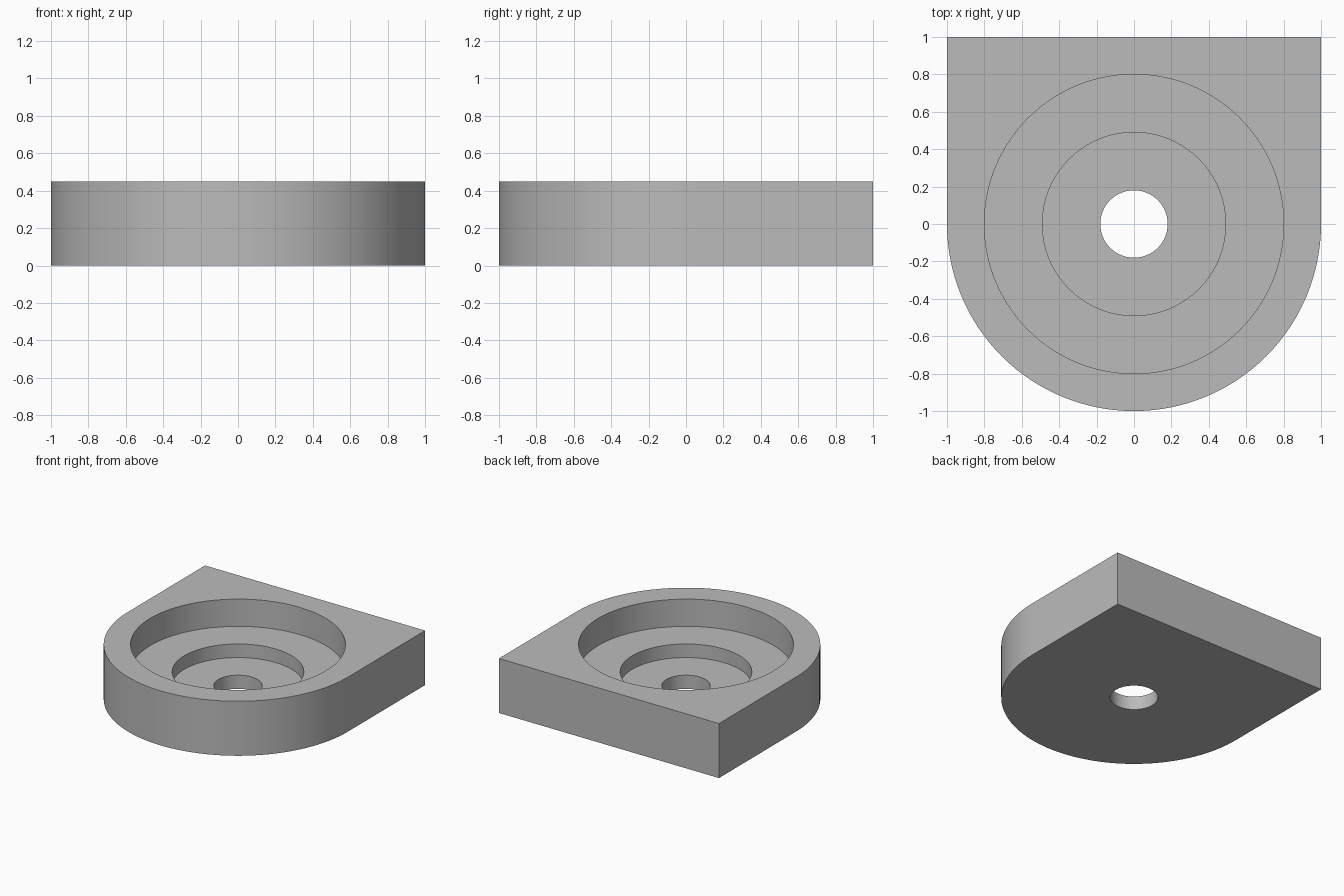
import bpy
import bmesh
from math import sin, cos, tau, radians

if "Cube" in bpy.data.objects:
    bpy.data.objects.remove(bpy.data.objects["Cube"])

SEGMENTS = 128  # divisible by 8, so the square corners land on a vertex
HEIGHT = 0.448


def outline_radius(angle):
    """Round front half, square back half."""
    if sin(angle) <= 1e-6:
        return 1.0
    return 1.0 / max(abs(cos(angle)), abs(sin(angle)))


def add_ring(bm, radius, z):
    """Ring of vertices; a radius of None follows the outer outline."""
    ring = []
    for i in range(SEGMENTS):
        a = tau * i / SEGMENTS
        r = radius or outline_radius(a)
        ring.append(bm.verts.new((r * cos(a), r * sin(a), z)))
    return ring


# Section from the outer wall, down the stepped recess, through the bore
section = [
    (None, 0), (None, HEIGHT),
    (0.8, HEIGHT), (0.8, HEIGHT / 2),
    (0.49, HEIGHT / 2), (0.49, HEIGHT / 4),
    (0.18, HEIGHT / 4), (0.18, 0),
]

bm = bmesh.new()
rings = [add_ring(bm, r, z) for r, z in section]
for lower, upper in zip(rings, rings[1:] + rings[:1]):
    for i in range(SEGMENTS):
        j = (i + 1) % SEGMENTS
        bm.faces.new((lower[i], lower[j], upper[j], upper[i]))
bmesh.ops.recalc_face_normals(bm, faces=bm.faces)

mesh = bpy.data.meshes.new("stepped_housing")
bm.to_mesh(mesh)
bm.free()
housing = bpy.data.objects.new("stepped_housing", mesh)
bpy.context.collection.objects.link(housing)

# Plain grey material
grey = bpy.data.materials.new("plain grey")
grey.use_nodes = True
colour = (0.5, 0.5, 0.5, 1)
grey.diffuse_color = colour
for node in grey.node_tree.nodes:
    if node.type == "BSDF_PRINCIPLED":
        node.inputs["Base Color"].default_value = colour
mesh.materials.append(grey)

# Smooth round walls, crisp edges
bpy.ops.object.select_all(action="DESELECT")
housing.select_set(True)
bpy.context.view_layer.objects.active = housing
bpy.ops.object.shade_smooth_by_angle(angle=radians(30))
